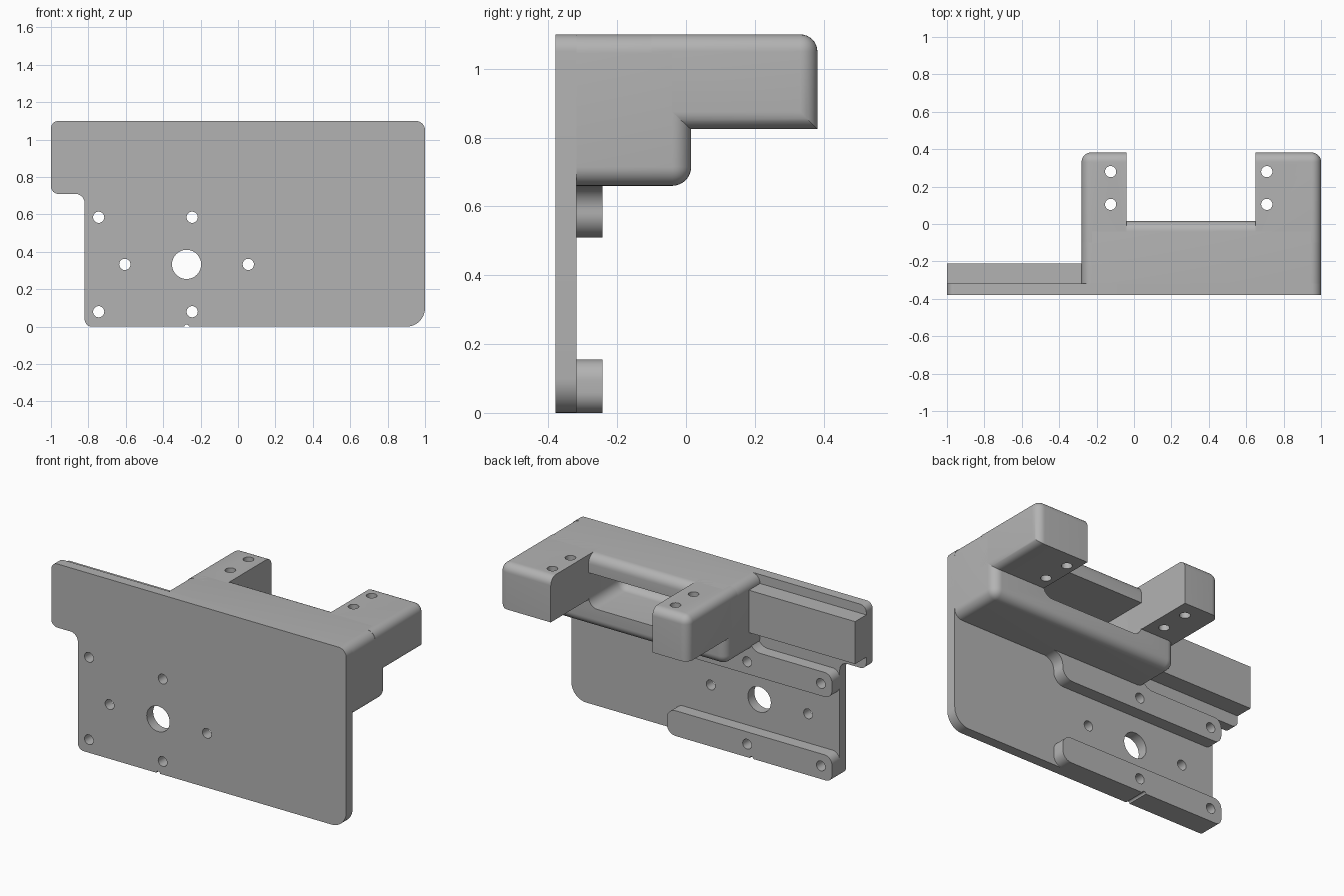
import bpy, bmesh, math
from mathutils import Vector, Matrix

old = bpy.data.objects.get("Cube")
if old:
    bpy.data.objects.remove(old, do_unlink=True)

grey = bpy.data.materials.new("plain_grey")
grey.use_nodes = True
grey.diffuse_color = (0.45, 0.45, 0.45, 1)
grey.node_tree.nodes["Principled BSDF"].inputs["Base Color"].default_value = grey.diffuse_color


def finish(name, bm):
    bmesh.ops.recalc_face_normals(bm, faces=bm.faces)
    mesh = bpy.data.meshes.new(name)
    bm.to_mesh(mesh)
    bm.free()
    mesh.materials.append(grey)
    obj = bpy.data.objects.new(name, mesh)
    bpy.context.collection.objects.link(obj)
    return obj


def activate(obj):
    bpy.ops.object.select_all(action='DESELECT')
    obj.select_set(True)
    bpy.context.view_layer.objects.active = obj


def block(name, low, high, radius=0, rounded=()):
    """Box whose edges between the named pairs of sides are rounded."""
    low, high = Vector(low), Vector(high)
    bm = bmesh.new()
    bmesh.ops.create_cube(bm, size=1)
    for v in bm.verts:
        v.co = Vector([high[i] if v.co[i] > 0 else low[i] for i in range(3)])

    def on_side(edge, side):
        i = "xyz".index(side[1])
        limit = high[i] if side[0] == "+" else low[i]
        return all(abs(v.co[i] - limit) < 1e-4 for v in edge.verts)

    edges = [e for e in bm.edges
             if any(on_side(e, p[:2]) and on_side(e, p[2:]) for p in rounded)]
    if edges:
        bmesh.ops.bevel(bm, geom=edges, offset=radius, segments=8,
                        profile=0.5, affect='EDGES', clamp_overlap=True)
    return finish(name, bm)


def slab(name, corners, y0, y1):
    """Outline of (x, z, corner radius) extruded from y0 to y1."""
    pts = []
    for i, (x, z, r) in enumerate(corners):
        p = Vector((x, z))
        a = (Vector(corners[i - 1][:2]) - p).normalized()
        b = (Vector(corners[(i + 1) % len(corners)][:2]) - p).normalized()
        if r == 0:
            pts.append(p)
            continue
        # square corners: sweep a quarter circle between the two sides
        centre = p + (a + b) * r
        for k in range(11):
            t = k / 10 * math.pi / 2
            pts.append(centre - b * r * math.cos(t) - a * r * math.sin(t))
    bm = bmesh.new()
    face = bm.faces.new([bm.verts.new((p.x, y0, p.y)) for p in pts])
    out = bmesh.ops.extrude_face_region(bm, geom=[face])
    moved = [g for g in out["geom"] if isinstance(g, bmesh.types.BMVert)]
    bmesh.ops.translate(bm, verts=moved, vec=(0, y1 - y0, 0))
    return finish(name, bm)


def drills(name, holes, axis):
    """Set of long cylinders along y or z used as one cutter."""
    bm = bmesh.new()
    for u, v, r in holes:
        if axis == "y":
            m = Matrix.Translation((u, -0.3, v)) @ Matrix.Rotation(math.pi / 2, 4, 'X')
        else:
            m = Matrix.Translation((u, v, 1))
        bmesh.ops.create_cone(bm, cap_ends=True, segments=32, radius1=r,
                              radius2=r, depth=1, matrix=m)
    obj = finish(name, bm)
    obj.hide_render = True
    return obj


def cut(obj, cutter):
    mod = obj.modifiers.new("cut", 'BOOLEAN')
    mod.operation, mod.solver, mod.object = 'DIFFERENCE', 'EXACT', cutter
    activate(obj)
    bpy.ops.object.modifier_apply(modifier=mod.name)


# Mounting plate with a notched corner
plate = slab("mounting_plate", [
    (-0.82, 0, 0.04), (1, 0, 0.1), (1, 1.1, 0.05), (-1, 1.1, 0.04),
    (-1, 0.71, 0.04), (-0.82, 0.71, 0.05)], -0.38, -0.318)

# Raised rails on the back
lower_rail = slab("lower_rail", [
    (-0.82, 0, 0.04), (0.3, 0, 0.06), (0.3, 0.155, 0.06), (-0.82, 0.155, 0.05)],
    -0.34, -0.242)
upper_rail = slab("upper_rail", [
    (-0.82, 0.51, 0.05), (0.3, 0.51, 0.07), (0.3, 0.66, 0.07), (0.4, 0.66, 0),
    (0.4, 0.74, 0), (-0.26, 0.74, 0), (-0.26, 0.66, 0.075), (-0.82, 0.66, 0.05)],
    -0.34, -0.242)
side_rib = block("side_rib", (-1, -0.34, 0.785), (-0.2, -0.21, 1.045))

# Hollow body open to the back
body = block("hollow_body", (-0.28, -0.35, 0.66), (1, 0.015, 1.1), 0.055,
             ("+x+y", "-x+y", "+y-z", "+x-z", "-x-z", "+y+z", "+x+z", "-x+z"))
pocket = block("pocket_cutter", (-0.04, -0.318, 0.78), (0.65, 0.3, 0.99), 0.06,
               ("-y-z", "-x-y", "+x-y", "-x-z", "+x-z"))
pocket.hide_render = True
cut(body, pocket)

# Arms reaching back
left_arm = block("left_arm", (0.65, -0.1, 0.825), (1, 0.382, 1.1), 0.05,
                 ("+x+y", "+x+z", "+y+z", "+x-z"))
right_arm = block("right_arm", (-0.28, -0.1, 0.825), (-0.04, 0.382, 1.1), 0.05,
                  ("-x+y", "-x+z", "+y+z"))

# Bolt holes, centre hole and small bottom notch
plate_holes = [(x, z, 0.03) for x in (-0.745, -0.245) for z in (0.08, 0.585)]
plate_holes += [(-0.605, 0.333, 0.03), (0.055, 0.333, 0.03),
                (-0.275, 0.333, 0.078), (-0.275, 0, 0.012)]
plate_drill = drills("plate_drill", plate_holes, "y")
for part in (plate, lower_rail, upper_rail):
    cut(part, plate_drill)
arm_drill = drills("arm_drill", [(x, y, 0.03) for x in (-0.125, 0.71)
                                 for y in (0.105, 0.28)], "z")
for part in (left_arm, right_arm):
    cut(part, arm_drill)

for helper in (pocket, plate_drill, arm_drill):
    bpy.data.objects.remove(helper, do_unlink=True)

# Smooth curves, crisp edges
for part in (plate, lower_rail, upper_rail, side_rib, body, left_arm, right_arm):
    activate(part)
    bpy.ops.object.shade_smooth_by_angle(angle=math.radians(30))
